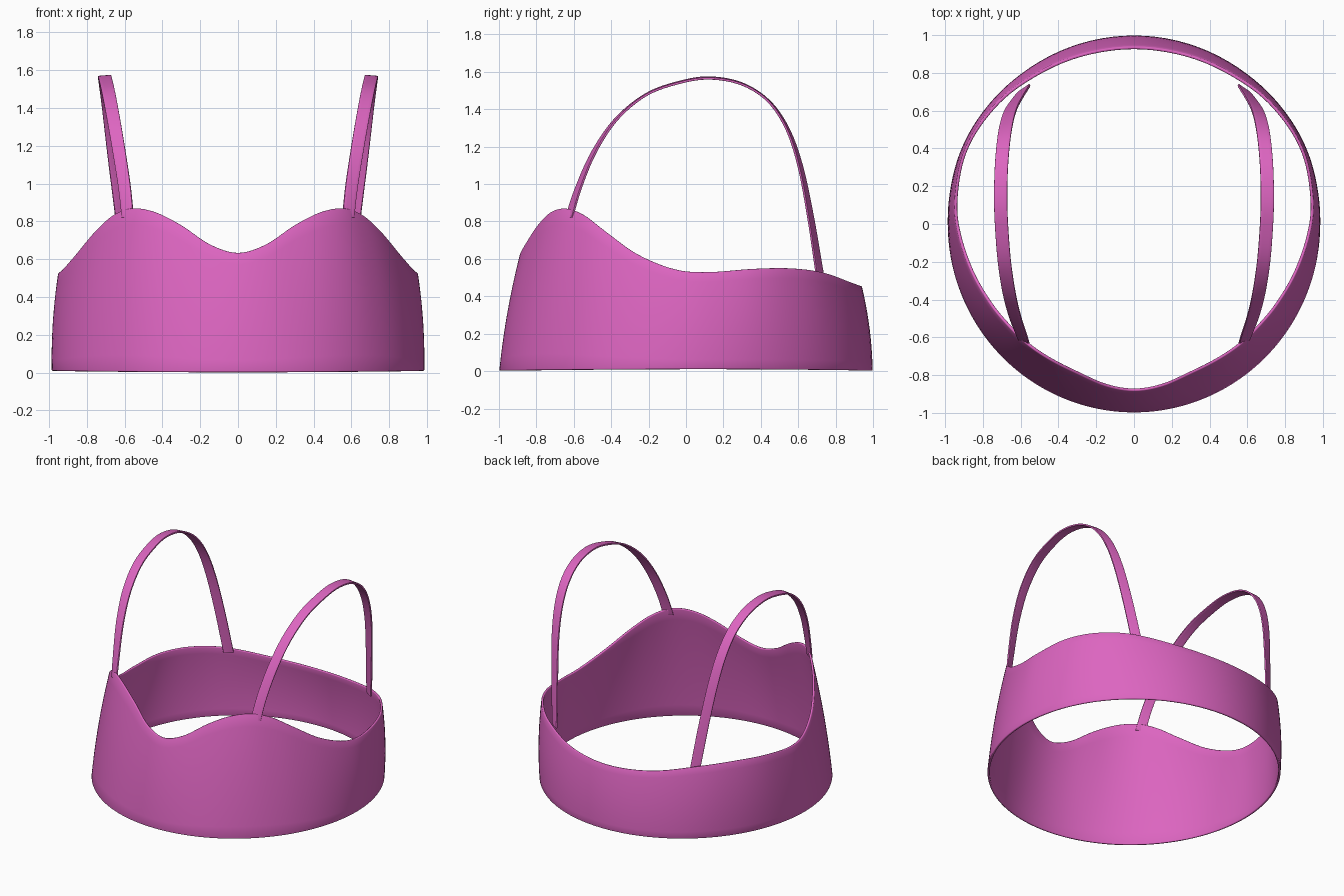
import bpy
import math
from mathutils import Vector

cube = bpy.data.objects.get("Cube")
if cube:
    bpy.data.objects.remove(cube, do_unlink=True)

pink = bpy.data.materials.new("orchid pink fabric")
pink.use_nodes = True
pink.diffuse_color = (0.72, 0.13, 0.53, 1)
bsdf = pink.node_tree.nodes["Principled BSDF"]
bsdf.inputs["Base Color"].default_value = pink.diffuse_color
bsdf.inputs["Roughness"].default_value = 0.7


def smooth_path(points, steps, closed=False):
    """Catmull-Rom curve through the points."""
    pts = [Vector(p) for p in points]
    n = len(pts)
    at = (lambda i: pts[i % n]) if closed else (lambda i: pts[max(0, min(n - 1, i))])
    out = []
    for i in range(n if closed else n - 1):
        a, b, c, d = at(i - 1), at(i), at(i + 1), at(i + 2)
        for s in range(steps):
            t = s / steps
            out.append(0.5 * (2 * b + (c - a) * t + (2 * a - 5 * b + 4 * c - d) * t * t
                              + (3 * b - a - 3 * c + d) * t ** 3))
    if not closed:
        out.append(pts[-1])
    return out


def sheet(name, rows, closed, thickness, offset):
    """Thin cloth sheet from rows of points, thickened with soft rims."""
    n, m = len(rows), len(rows[0])
    verts = [p for row in rows for p in row]
    faces = []
    for i in range(n if closed else n - 1):
        k = (i + 1) % n
        for j in range(m - 1):
            faces.append((i * m + j, k * m + j, k * m + j + 1, i * m + j + 1))
    mesh = bpy.data.meshes.new(name)
    mesh.from_pydata(verts, [], faces)
    mesh.materials.append(pink)
    obj = bpy.data.objects.new(name, mesh)
    bpy.context.collection.objects.link(obj)
    solid = obj.modifiers.new("thickness", 'SOLIDIFY')
    solid.thickness = thickness
    solid.offset = offset
    bevel = obj.modifiers.new("soft rim", 'BEVEL')
    bevel.width = thickness * 0.35
    bevel.segments = 2
    bevel.limit_method = 'ANGLE'
    bevel.angle_limit = math.radians(50)
    bpy.ops.object.select_all(action='DESELECT')
    obj.select_set(True)
    bpy.context.view_layer.objects.active = obj
    bpy.ops.object.shade_smooth_by_angle(angle=math.radians(60))
    return obj


# Band: neckline from front centre round the left side to back centre
half = [(0, -.885, .635), (.15, -.86, .68), (.3, -.795, .78), (.44, -.725, .85),
        (.56, -.645, .87), (.66, -.55, .835), (.76, -.43, .745), (.86, -.26, .625),
        (.93, -.06, .545), (.95, .12, .53), (.91, .36, .547), (.8, .56, .55),
        (.62, .735, .528), (.33, .885, .475), (0, .94, .455)]
neckline = half + [(-x, y, z) for x, y, z in half[-2:0:-1]]
LEVELS = 10
band_rows = []
for top in smooth_path(neckline, 6, closed=True):
    angle = math.atan2(top.y, top.x)
    out = Vector((math.cos(angle), math.sin(angle), 0))
    hem = Vector((.986 * out.x, .998 * out.y, .003 + .007 * out.x ** 2))
    band_rows.append([hem.lerp(top, j / LEVELS)
                      + out * .05 * (j / LEVELS) * (1 - j / LEVELS)
                      for j in range(LEVELS + 1)])
sheet("chest_band", band_rows, True, .016, -1)

# Straps: arches that twist to lie flat against the band at both ends
arch = [(.583, -.625, .82), (.6, -.575, .98), (.63, -.49, 1.175), (.66, -.37, 1.35),
        (.685, -.21, 1.48), (.7, -.03, 1.545), (.706, .13, 1.567), (.702, .3, 1.535),
        (.69, .44, 1.445), (.673, .54, 1.3), (.65, .61, 1.1), (.617, .665, .83),
        (.585, .71, .55), (.58, .717, .5)]
centre = smooth_path(arch, 6)
front_dir = Vector((.85, .5, 0))
top_dir = Vector((1, 0, -.08))
back_dir = Vector((.8, -.6, 0))
for side, sign in (("left", 1), ("right", -1)):
    strap_rows = []
    for i, p in enumerate(centre):
        t = i / (len(centre) - 1)
        if t < .45:
            across = front_dir.lerp(top_dir, min(1, t / .3))
        else:
            across = top_dir.lerp(back_dir, max(0, (t - .6) / .4))
        across = across.normalized() * .035
        row = [p + across * k for k in (-1, -.5, 0, .5, 1)]
        strap_rows.append([Vector((q.x * sign, q.y, q.z)) for q in row[::sign]])
    sheet(side + "_shoulder_strap", strap_rows, False, .012, 0)
